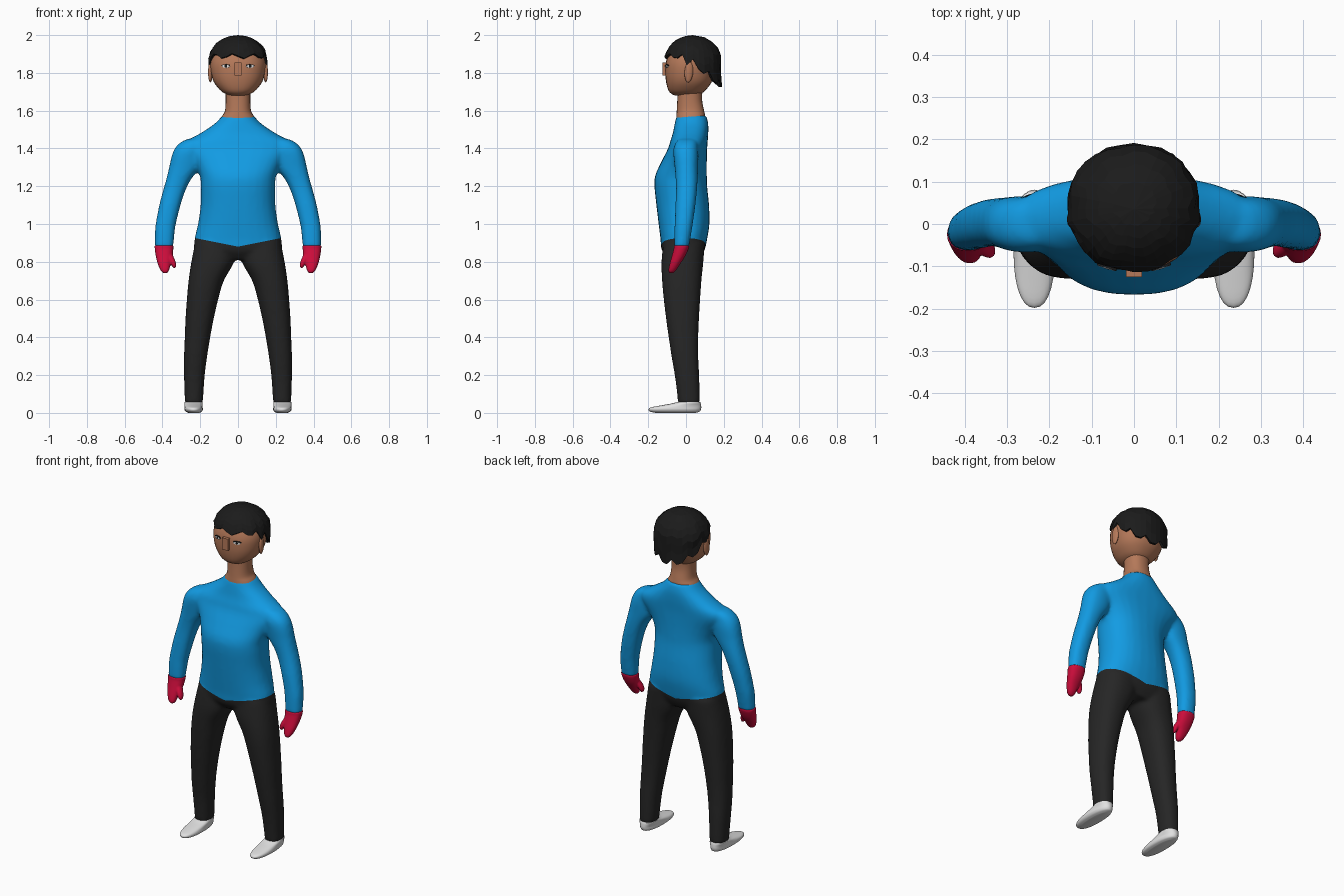
import bpy, bmesh, math, random
from mathutils import Vector

if "Cube" in bpy.data.objects:
    bpy.data.objects.remove(bpy.data.objects["Cube"])

random.seed(4)


def material(name, rgb):
    m = bpy.data.materials.new(name)
    m.diffuse_color = (*rgb, 1)
    m.use_nodes = True
    m.node_tree.nodes["Principled BSDF"].inputs["Base Color"].default_value = m.diffuse_color
    return m


BLUE = material("blue_shirt", (0.006, 0.33, 0.77))
BLACK = material("black_trousers", (0.019, 0.019, 0.019))
RED = material("red_gloves", (0.62, 0.004, 0.045))
WHITE = material("white_shoes", (0.75, 0.75, 0.75))
SKIN = material("brown_skin", (0.46, 0.19, 0.10))
HAIR = material("dark_hair", (0.011, 0.011, 0.011))


def oval(a, p=2.3):
    c, s = math.cos(a), math.sin(a)
    return math.copysign(abs(c) ** (2 / p), c), math.copysign(abs(s) ** (2 / p), s)


def finish(bm, name, mats, smooth=True):
    bmesh.ops.recalc_face_normals(bm, faces=bm.faces)
    me = bpy.data.meshes.new(name)
    bm.to_mesh(me)
    bm.free()
    ob = bpy.data.objects.new(name, me)
    bpy.context.collection.objects.link(ob)
    for m in mats:
        me.materials.append(m)
    for p in me.polygons:
        p.use_smooth = smooth
    return ob


def spline(rings, steps=4):
    # smooth interpolation through the ring sizes
    out = []
    for i in range(len(rings) - 1):
        a, b = rings[max(i - 1, 0)], rings[i]
        c, d = rings[i + 1], rings[min(i + 2, len(rings) - 1)]
        for k in range(steps):
            t = k / steps
            out.append([0.5 * (2 * q + (r - p) * t + (2 * p - 5 * q + 4 * r - s) * t * t
                               + (3 * q - p - 3 * r + s) * t ** 3)
                        for p, q, r, s in zip(a, b, c, d)])
    return out + [list(rings[-1])]


def add_loft(bm, rings, side=1, n=28):
    # each ring is z, x min, x max, y min, y max
    prev = None
    for z, x0, x1, y0, y1 in spline(rings):
        ring = []
        for i in range(n):
            u, v = oval(2 * math.pi * i / n)
            ring.append(bm.verts.new((side * ((x0 + x1) / 2 + u * (x1 - x0) / 2),
                                      (y0 + y1) / 2 + v * (y1 - y0) / 2, z)))
        if prev:
            for i in range(n):
                j = (i + 1) % n
                bm.faces.new((prev[i], prev[j], ring[j], ring[i]))
        else:
            bm.faces.new(ring[::-1])
        prev = ring
    bm.faces.new(prev)


def centred(rows):
    return [(z, -w, w, y0, y1) for z, w, y0, y1 in rows]


def remesh(ob, voxel, smooth):
    m = ob.modifiers.new("skin", 'REMESH')
    m.mode, m.voxel_size, m.use_smooth_shade = 'VOXEL', voxel, True
    s = ob.modifiers.new("soften", 'SMOOTH')
    s.factor, s.iterations = 0.5, smooth
    bpy.context.view_layer.objects.active = ob
    bpy.ops.object.modifier_apply(modifier="skin")
    bpy.ops.object.modifier_apply(modifier="soften")


# Clothed body: torso, arms and legs fused into one skin
TORSO = centred([(0.81, 0.14, -0.09, 0.07), (0.86, 0.225, -0.128, 0.098),
                 (0.92, 0.23, -0.135, 0.112), (1.0, 0.212, -0.145, 0.124),
                 (1.1, 0.198, -0.157, 0.122), (1.2, 0.197, -0.167, 0.112),
                 (1.26, 0.203, -0.162, 0.11), (1.33, 0.235, -0.13, 0.11),
                 (1.4, 0.285, -0.095, 0.112), (1.44, 0.27, -0.083, 0.115),
                 (1.48, 0.2, -0.07, 0.118), (1.53, 0.125, -0.06, 0.118),
                 (1.575, 0.082, -0.05, 0.108)])
ARM = [(0.875, 0.343, 0.44, -0.063, 0.015), (0.95, 0.336, 0.44, -0.062, 0.028),
       (1.0, 0.329, 0.436, -0.06, 0.036), (1.1, 0.304, 0.417, -0.056, 0.05),
       (1.18, 0.277, 0.396, -0.053, 0.058), (1.24, 0.246, 0.379, -0.055, 0.062),
       (1.3, 0.2, 0.365, -0.06, 0.064), (1.36, 0.18, 0.351, -0.066, 0.066),
       (1.4, 0.16, 0.335, -0.066, 0.064), (1.43, 0.16, 0.307, -0.055, 0.06),
       (1.45, 0.16, 0.27, -0.04, 0.055)]
LEG = [(0.045, 0.188, 0.281, -0.043, 0.073), (0.1, 0.183, 0.283, -0.047, 0.073),
       (0.2, 0.176, 0.286, -0.06, 0.07), (0.3, 0.163, 0.286, -0.077, 0.065),
       (0.4, 0.147, 0.282, -0.092, 0.065), (0.5, 0.128, 0.278, -0.106, 0.069),
       (0.6, 0.105, 0.271, -0.118, 0.075), (0.7, 0.075, 0.262, -0.127, 0.082),
       (0.8, 0.02, 0.247, -0.13, 0.092), (0.9, 0.0, 0.228, -0.12, 0.1)]
bm = bmesh.new()
add_loft(bm, TORSO)
for side in (1, -1):
    add_loft(bm, ARM, side)
    add_loft(bm, LEG, side)
body = finish(bm, "clothed_body", [BLUE, BLACK])
remesh(body, 0.011, 6)

# Pointed hem between shirt and trousers
bm = bmesh.new()
bm.from_mesh(body.data)
for co, no in (((0, 0, 0), (1, 0, 0)), ((0, 0, 0.88), (-0.2, 0, 1)), ((0, 0, 0.88), (0.2, 0, 1))):
    bmesh.ops.bisect_plane(bm, geom=bm.verts[:] + bm.edges[:] + bm.faces[:], dist=1e-5,
                           plane_co=co, plane_no=no)
for f in bm.faces:
    c = f.calc_center_median()
    f.material_index = int(c.z < 0.88 + 0.2 * abs(c.x) and abs(c.x) < 0.31)
    f.smooth = True
bm.to_mesh(body.data)
bm.free()

# Mitten hands with thumbs, and shoes
HAND = [(0.74, 0.375, 0.395, -0.088, -0.068), (0.755, 0.365, 0.41, -0.093, -0.053),
        (0.79, 0.356, 0.425, -0.086, -0.03), (0.83, 0.346, 0.435, -0.075, -0.004),
        (0.87, 0.342, 0.441, -0.065, 0.014), (0.888, 0.341, 0.441, -0.064, 0.016)]
THUMB = [(0.766, 0.332, 0.342, -0.072, -0.056), (0.782, 0.327, 0.352, -0.08, -0.046),
         (0.81, 0.334, 0.366, -0.077, -0.035), (0.85, 0.352, 0.39, -0.06, -0.02)]
SHOE = [(0.004, 0.205, 0.262, -0.16, 0.05), (0.011, 0.191, 0.277, -0.19, 0.072),
        (0.022, 0.186, 0.284, -0.198, 0.079), (0.033, 0.187, 0.284, -0.186, 0.081),
        (0.044, 0.187, 0.283, -0.13, 0.08), (0.054, 0.187, 0.283, -0.075, 0.078),
        (0.062, 0.188, 0.282, -0.046, 0.075)]
for side, tag in ((1, "left"), (-1, "right")):
    bm = bmesh.new()
    add_loft(bm, HAND, side)
    add_loft(bm, THUMB, side)
    remesh(finish(bm, tag + "_glove", [RED]), 0.005, 2)
    bm = bmesh.new()
    add_loft(bm, [(max(r[0] - 0.004, 0), *r[1:]) for r in SHOE], side)
    finish(bm, tag + "_shoe", [WHITE])

# Neck and head
bm = bmesh.new()
add_loft(bm, centred([(1.54, 0.1, -0.053, 0.1), (1.572, 0.084, -0.051, 0.101),
                      (1.6, 0.069, -0.049, 0.096), (1.66, 0.065, -0.046, 0.085),
                      (1.74, 0.068, -0.045, 0.09)]))
finish(bm, "neck", [SKIN])
HEAD = centred([(1.679, 0.035, -0.055, 0.05), (1.69, 0.068, -0.078, 0.08),
                (1.71, 0.096, -0.094, 0.105), (1.75, 0.127, -0.105, 0.135),
                (1.8, 0.143, -0.11, 0.15), (1.86, 0.146, -0.106, 0.163),
                (1.92, 0.122, -0.08, 0.15), (1.96, 0.07, -0.04, 0.1),
                (1.975, 0.02, 0.01, 0.05)])
bm = bmesh.new()
add_loft(bm, HEAD)
finish(bm, "head", [SKIN])

# Block nose
bpy.ops.mesh.primitive_cube_add(size=1, location=(0, -0.109, 1.82))
nose = bpy.context.object
nose.name, nose.scale = "nose", (0.038, 0.032, 0.07)
nose.data.materials.append(SKIN)


def face_disc(name, x, z, size, mat, lift):
    # thin oval plate lying on the face
    t = abs(x) / 0.146
    y = 0.028 - 0.137 * (1 - t ** 2.3) ** (1 / 2.3)
    bpy.ops.mesh.primitive_cylinder_add(vertices=16, radius=1, depth=1,
                                        location=(x, y - lift, z),
                                        rotation=(math.pi / 2, 0, math.copysign(0.3, x)))
    ob = bpy.context.object
    ob.name, ob.scale = name, (size[0], size[1], 0.007)
    ob.data.materials.append(mat)


for side, tag in ((1, "left"), (-1, "right")):
    face_disc(tag + "_eyelid", side * 0.064, 1.839, (0.024, 0.007), HAIR, 0.001)
    face_disc(tag + "_eye", side * 0.064, 1.835, (0.021, 0.008), WHITE, 0.002)
    face_disc(tag + "_pupil", side * 0.064, 1.836, (0.008, 0.007), HAIR, 0.003)
    # Ears
    bpy.ops.mesh.primitive_uv_sphere_add(segments=16, ring_count=10,
                                         location=(side * 0.146, 0.015, 1.805),
                                         rotation=(-0.08, 0, side * 0.15))
    ear = bpy.context.object
    ear.name, ear.scale = tag + "_ear", (0.012, 0.023, 0.056)
    ear.data.materials.append(SKIN)
    bpy.ops.object.shade_smooth()

# Faceted hair cap with a wavy fringe and a ragged longer back
bm = bmesh.new()
N, ROWS = 32, 7
crown = bm.verts.new((0, 0.035, 2.0))
prev = None
hems = []
for i in range(N):
    s = math.sin(2 * math.pi * i / N)
    if s < -0.25:
        hems.append(1.89 + 0.013 * math.sin(i * 1.7))
    else:
        hems.append(1.852 - 0.115 * max(s, 0) + (0.02 if i % 3 == 0 else -0.012))
for r in range(1, ROWS + 1):
    ring = []
    for i, hem in enumerate(hems):
        u, v = oval(2 * math.pi * i / N, 2.1)
        z = 2.0 - (2.0 - hem) * (r / ROWS) ** 1.6
        k = math.sqrt(max(0, 1 - ((z - 1.865) / 0.135) ** 2)) if z > 1.865 else 1
        k *= 1 + (random.uniform(-0.02, 0.025) if r > 2 else 0)
        ring.append(bm.verts.new((0.157 * k * u, 0.037 + 0.151 * k * v, z)))
    for i in range(N):
        j = (i + 1) % N
        if prev:
            bm.faces.new((prev[i], ring[i], ring[j], prev[j]))
        else:
            bm.faces.new((crown, ring[i], ring[j]))
    prev = ring
hair = finish(bm, "hair", [HAIR], smooth=False)
thick = hair.modifiers.new("thickness", 'SOLIDIFY')
thick.thickness, thick.offset = 0.014, -1
